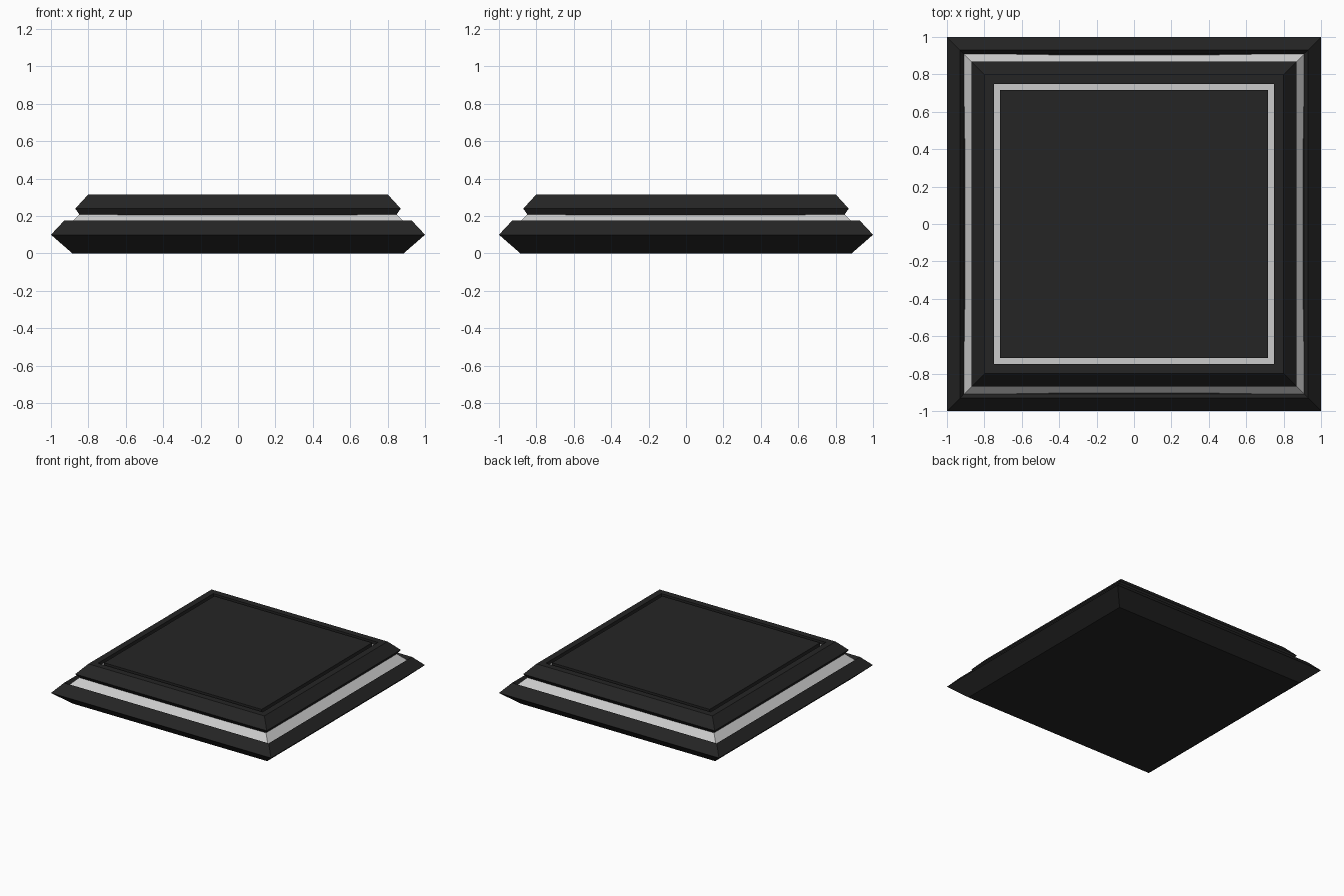
import bpy, bmesh

if "Cube" in bpy.data.objects:
    bpy.data.objects.remove(bpy.data.objects["Cube"])

dark = bpy.data.materials.new("dark_coating")
dark.diffuse_color = (0.018, 0.018, 0.018, 1)
dark.use_nodes = True
dark.node_tree.nodes["Principled BSDF"].inputs["Base Color"].default_value = dark.diffuse_color
light = bpy.data.materials.new("light_trim")
light.diffuse_color = (0.8, 0.8, 0.8, 1)
light.use_nodes = True
light.node_tree.nodes["Principled BSDF"].inputs["Base Color"].default_value = light.diffuse_color


def square_ring(half, z, bow):
    """Square loop; a bow pulls the middle of each side inwards."""
    if bow:
        a, b = 0.4, half - bow
        side = [(-half, -half), (-a, -b), (a, -b)]
    else:
        side = [(-half, -half)]
    pts = []
    for _ in range(4):
        pts += [(x, y, z) for x, y in side]
        side = [(-y, x) for x, y in side]
    return pts


def square_loft(name, profile, mat, bow=0, closed=False):
    """Sweep a (half width, z) profile round a square, capped or as a closed frame."""
    bm = bmesh.new()
    rings = [[bm.verts.new(p) for p in square_ring(h, z, bow)] for h, z in profile]
    pairs = list(zip(rings, rings[1:]))
    if closed:
        pairs.append((rings[-1], rings[0]))
    else:
        bm.faces.new(rings[0][::-1])
        bm.faces.new(rings[-1])
    for lo, hi in pairs:
        n = len(lo)
        for i in range(n):
            j = (i + 1) % n
            bm.faces.new((lo[i], lo[j], hi[j], hi[i]))
    bmesh.ops.recalc_face_normals(bm, faces=bm.faces)
    me = bpy.data.meshes.new(name)
    bm.to_mesh(me)
    bm.free()
    me.materials.append(mat)
    ob = bpy.data.objects.new(name, me)
    bpy.context.collection.objects.link(ob)
    return ob


# Lower plate with bevelled rim and a sunken lip
square_loft("lower_plate", [(0.885, 0), (1.0, 0.10), (0.93, 0.175), (0.908, 0.145)], dark)

# Light sloping strip between the plates, slightly bowed inwards
square_loft("light_strip", [(0.912, 0.146), (0.846, 0.212)], light, bow=0.008)

# Upper plate with a recessed groove in its top
square_loft("upper_plate", [(0.846, 0.205), (0.87, 0.24), (0.80, 0.316), (0.748, 0.316),
                            (0.748, 0.285), (0.717, 0.285), (0.717, 0.316)], dark)

# Light inlay on the groove floor
square_loft("groove_inlay", [(0.748, 0.28), (0.748, 0.288), (0.717, 0.288), (0.717, 0.28)],
            light, closed=True)
